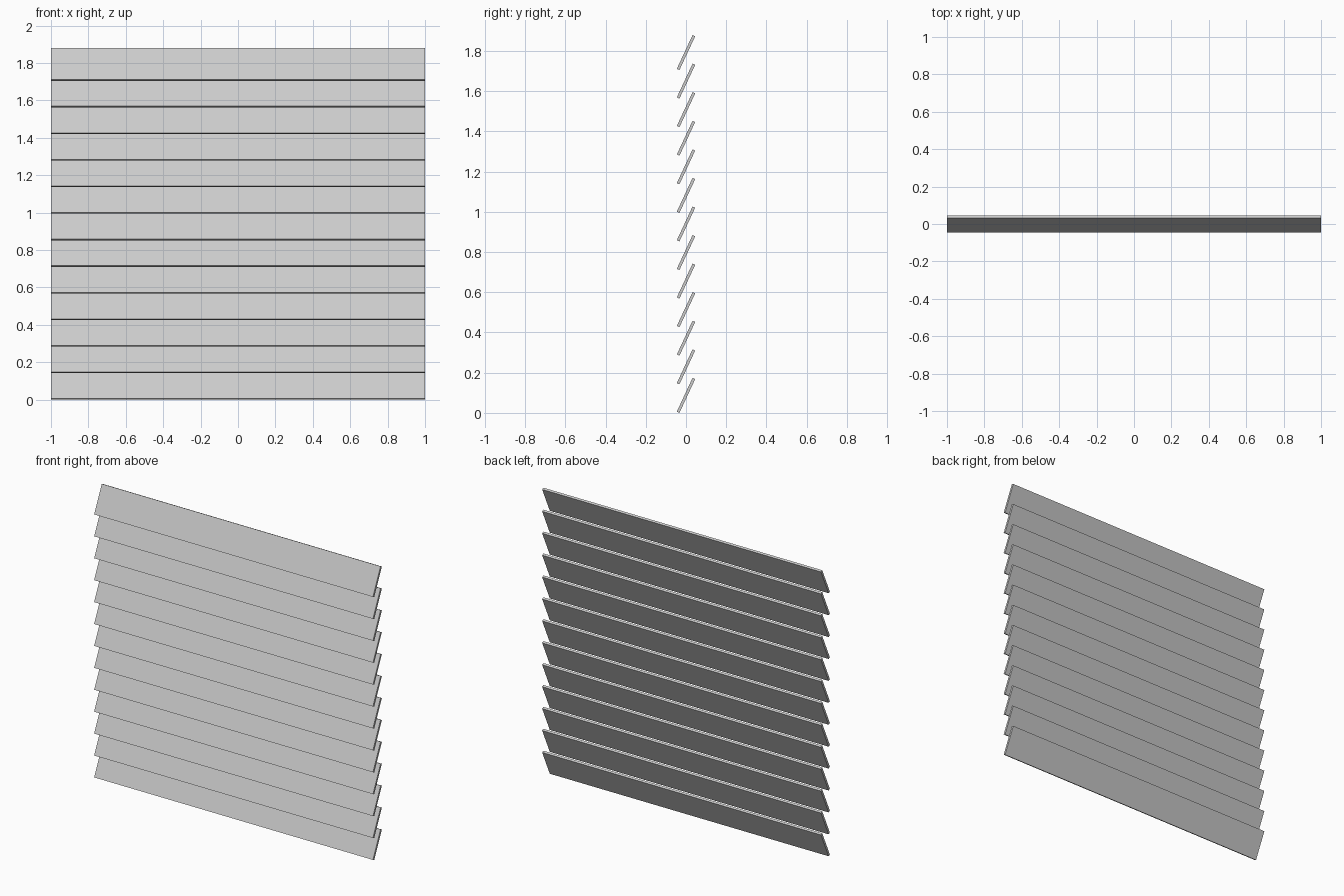
import bpy
from math import radians, sin, cos

if "Cube" in bpy.data.objects:
    bpy.data.objects.remove(bpy.data.objects["Cube"])

COUNT, PITCH = 13, 0.1421
WIDTH, DEPTH, THICK = 2.0, 0.1855, 0.0145
TILT = radians(65)
HALF_HEIGHT = (DEPTH * sin(TILT) + THICK * cos(TILT)) / 2

# One thin board, mesh shared by every slat of the blind
bpy.ops.mesh.primitive_cube_add(size=1)
first = bpy.context.object
first.data.name = "slat"
for v in first.data.vertices:
    v.co.x *= WIDTH
    v.co.y *= DEPTH
    v.co.z *= THICK

# Stack of tilted slats, lower edge towards the front
for i in range(COUNT):
    if i == 0:
        slat = first
    else:
        slat = bpy.data.objects.new("slat", first.data)
        bpy.context.collection.objects.link(slat)
    slat.name = f"slat_{i + 1:02d}"
    slat.rotation_euler = (TILT, 0, 0)
    slat.location = (0, 0, HALF_HEIGHT + i * PITCH)
